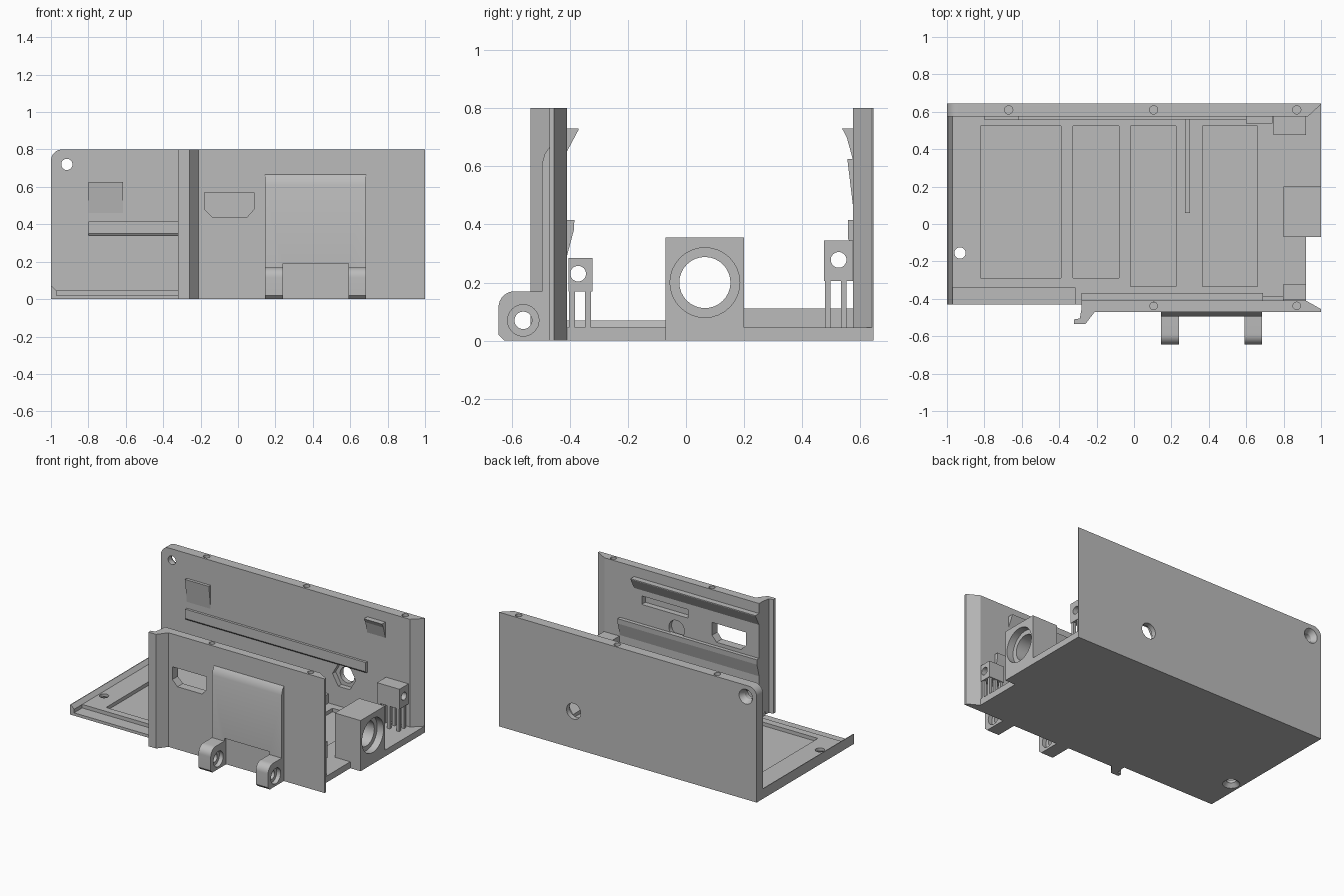
import bpy, bmesh, math
from mathutils import Vector

old = bpy.data.objects.get("Cube")
if old:
    bpy.data.objects.remove(old, do_unlink=True)

GREY = (0.5, 0.5, 0.5, 1)
mat = bpy.data.materials.new("plain grey")
mat.use_nodes = True
mat.diffuse_color = GREY
mat.node_tree.nodes["Principled BSDF"].inputs["Base Color"].default_value = GREY

PLACE = {"x": lambda u, v, w: (w, u, v),
         "y": lambda u, v, w: (u, w, v),
         "z": lambda u, v, w: (u, v, w)}


def loft(name, low, high, axis, a, b):
    """Solid between two matching outlines at a and b along an axis."""
    bm = bmesh.new()
    put = PLACE[axis]
    lo = [bm.verts.new(put(u, v, a)) for u, v in low]
    hi = [bm.verts.new(put(u, v, b)) for u, v in high]
    n = len(lo)
    bm.faces.new(lo)
    bm.faces.new(hi)
    for i in range(n):
        j = (i + 1) % n
        bm.faces.new((lo[i], lo[j], hi[j], hi[i]))
    bmesh.ops.recalc_face_normals(bm, faces=bm.faces)
    mesh = bpy.data.meshes.new(name)
    bm.to_mesh(mesh)
    bm.free()
    mesh.materials.append(mat)
    ob = bpy.data.objects.new(name, mesh)
    bpy.context.collection.objects.link(ob)
    return ob


def prism(name, pts, axis, a, b):
    return loft(name, pts, pts, axis, a, b)


def box(name, x, y, z):
    return prism(name, [(x[0], y[0]), (x[1], y[0]), (x[1], y[1]), (x[0], y[1])], "z", *z)


def ring(u, v, r, n=32):
    return [(u + r * math.cos(math.tau * i / n), v + r * math.sin(math.tau * i / n))
            for i in range(n)]


def rod(u, v, r, axis, a, b, r2=None, n=32):
    return loft("cutter", ring(u, v, r, n), ring(u, v, r2 or r, n), axis, a, b)


def hole_box(x, y, z):
    return box("cutter", x, y, z)


def cut(ob, cutters):
    for c in cutters:
        c.hide_render = True
        m = ob.modifiers.new("cut", "BOOLEAN")
        m.operation = "DIFFERENCE"
        m.solver = "EXACT"
        m.object = c
    bpy.context.view_layer.update()
    dg = bpy.context.evaluated_depsgraph_get()
    mesh = bpy.data.meshes.new_from_object(ob.evaluated_get(dg))
    ob.modifiers.clear()
    ob.data = mesh
    for c in cutters:
        bpy.data.objects.remove(c, do_unlink=True)


def smooth(ob):
    bpy.ops.object.select_all(action="DESELECT")
    ob.select_set(True)
    bpy.context.view_layer.objects.active = ob
    bpy.ops.object.shade_smooth_by_angle(angle=math.radians(25))


# Floor with shallow pockets, a front ledge and a countersunk hole
floor = prism("floor", [(-1, -0.43), (-0.28, -0.43), (-0.28, -0.44), (0.92, -0.44),
                        (0.92, -0.06), (1, -0.06), (1, 0.6), (-1, 0.6)], "z", 0, 0.045)
pockets = [(-0.82, -0.39, -0.29), (-0.325, -0.08, -0.29),
           (-0.02, 0.225, -0.335), (0.365, 0.66, -0.335)]
cut(floor, [hole_box((a, b), (y, 0.525), (0.02, 0.1)) for a, b, y in pockets]
    + [hole_box((-0.97, -0.315), (-0.5, -0.34), (0.02, 0.1)),
       rod(-0.93, -0.155, 0.03, "z", -0.05, 0.1),
       rod(-0.93, -0.155, 0.06, "z", -0.005, 0.025, 0.03)])
smooth(floor)
prism("left_edge_lip", [(-1, 0.02), (-0.97, 0.02), (-0.97, 0.045), (-0.995, 0.07), (-1, 0.07)],
      "y", -0.43, 0.58)
box("floor_rib", (0.272, 0.3), (0.06, 0.58), (0.03, 0.11))

# Back wall with rounded corner, chamfered end, screw holes and nut pocket
corner = [(-0.94 - 0.06 * math.sin(t), 0.74 + 0.06 * math.cos(t))
          for t in [math.pi / 2 * i / 8 for i in range(9)]]
back = prism("back_wall", [(-1, 0), (1, 0), (1, 0.8)] + corner, "y", 0.575, 0.645)
cut(back, [prism("cutter", [(0.93, 0.575), (0.93, 0.5), (1.1, 0.5), (1.1, 0.64), (1, 0.64)],
                 "z", 0.045, 0.9),
           rod(-0.915, 0.72, 0.03, "y", 0.5, 0.7),
           rod(-0.915, 0.72, 0.03, "y", 0.61, 0.65, 0.055),
           rod(0.42, 0.26, 0.055, "y", 0.5, 0.7),
           rod(0.42, 0.26, 0.09, "y", 0.5, 0.61, n=6)]
    + [rod(x, 0.61, 0.022, "z", 0.65, 0.9) for x in (-0.67, 0.105, 0.87)])
smooth(back)

# Rails and catches on the inside of the back wall
prism("back_rail", [(0.58, 0.34), (0.565, 0.34), (0.558, 0.35), (0.558, 0.415), (0.58, 0.415)],
      "x", -0.8, 0.6)
prism("back_left_catch", [(0.58, 0.45), (0.575, 0.46), (0.555, 0.625), (0.58, 0.625)],
      "x", -0.8, -0.615)
prism("back_right_catch", [(0.58, 0.61), (0.575, 0.62), (0.553, 0.7), (0.537, 0.73), (0.58, 0.73)],
      "x", 0.6, 0.74)

# Front wall, with the hooked edge in its outline
front = prism("front_wall", [(-0.28, -0.41), (0.92, -0.41), (1, -0.455), (1, -0.47),
                             (-0.21, -0.47), (-0.26, -0.535), (-0.32, -0.535),
                             (-0.32, -0.51), (-0.29, -0.505), (-0.28, -0.45)], "z", 0, 0.8)
window = [(-0.18, 0.57), (0.085, 0.57), (0.085, 0.48), (0.05, 0.44), (-0.14, 0.44), (-0.18, 0.48)]
cut(front, [prism("cutter", window, "y", -0.6, -0.3),
            hole_box((0.27, 0.63), (-0.45, -0.3), (0.55, 0.61)),
            rod(0.36, 0.45, 0.06, "y", -0.44, -0.3)]
    + [rod(x, -0.438, 0.02, "z", 0.65, 0.9) for x in (0.105, 0.87)])
smooth(front)

# Rails on the inside of the front wall
prism("front_upper_rail", [(-0.42, 0.64), (-0.41, 0.65), (-0.37, 0.725), (-0.37, 0.73),
                           (-0.42, 0.73)], "x", -0.28, 0.69)
prism("front_lower_rail", [(-0.42, 0.28), (-0.41, 0.29), (-0.386, 0.38), (-0.384, 0.415),
                           (-0.42, 0.415)], "x", -0.28, 0.8)

# Raised panel outside, notched between the hinge lugs
panel = prism("raised_panel", [(-0.46, 0), (-0.495, 0), (-0.495, 0.61), (-0.485, 0.645),
                               (-0.47, 0.665), (-0.46, 0.665)], "x", 0.145, 0.685)
cut(panel, [hole_box((0.24, 0.59), (-0.6, -0.474), (-0.1, 0.19))])
smooth(panel)

# Pair of hinge lugs
arc = [(-0.59 - 0.055 * math.sin(t), 0.115 + 0.055 * math.cos(t))
       for t in [math.pi / 2 * i / 8 for i in range(9)]]
foot = [(-0.625, 0), (-0.465, 0), (-0.465, 0.17)]
for side, x in (("left", 0.59), ("right", 0.145)):
    lug = prism(side + "_hinge_lug", arc + [(-0.645, 0.02)] + foot, "x", x, x + 0.095)
    cut(lug, [rod(-0.56, 0.07, 0.03, "x", x - 0.1, x + 0.2),
              rod(-0.56, 0.07, 0.054, "x", x + 0.065, x + 0.2)])
    smooth(lug)

# Round socket housing
socket = box("socket_housing", (0.8, 1), (-0.07, 0.2), (0, 0.355))
cut(socket, [rod(0.065, 0.2, 0.088, "x", 0.7, 1.1),
             rod(0.065, 0.2, 0.12, "x", 0.95, 1.1)])
smooth(socket)

# Screw blocks standing on thin pins
for side, x0, y0, y1, z0, z1, hy in (("front", 0.8, -0.405, -0.322, 0.17, 0.285, -0.371),
                                     ("back", 0.745, 0.475, 0.58, 0.205, 0.345, 0.525)):
    block = box(side + "_screw_block", (x0, 0.92), (y0, y1), (z0, z1))
    cut(block, [rod(hy, (z0 + z1) / 2 + 0.003, 0.027, "x", 0.6, 1.1)])
    smooth(block)
    for i in range(3):
        for j in range(2):
            px = x0 + 0.005 + i * (0.09 - x0 + 0.8) / 2
            py = y0 + 0.003 + j * 0.055
            box(side + "_support_pin", (px, px + 0.02), (py, py + 0.02), (0.03, z0 + 0.01))
